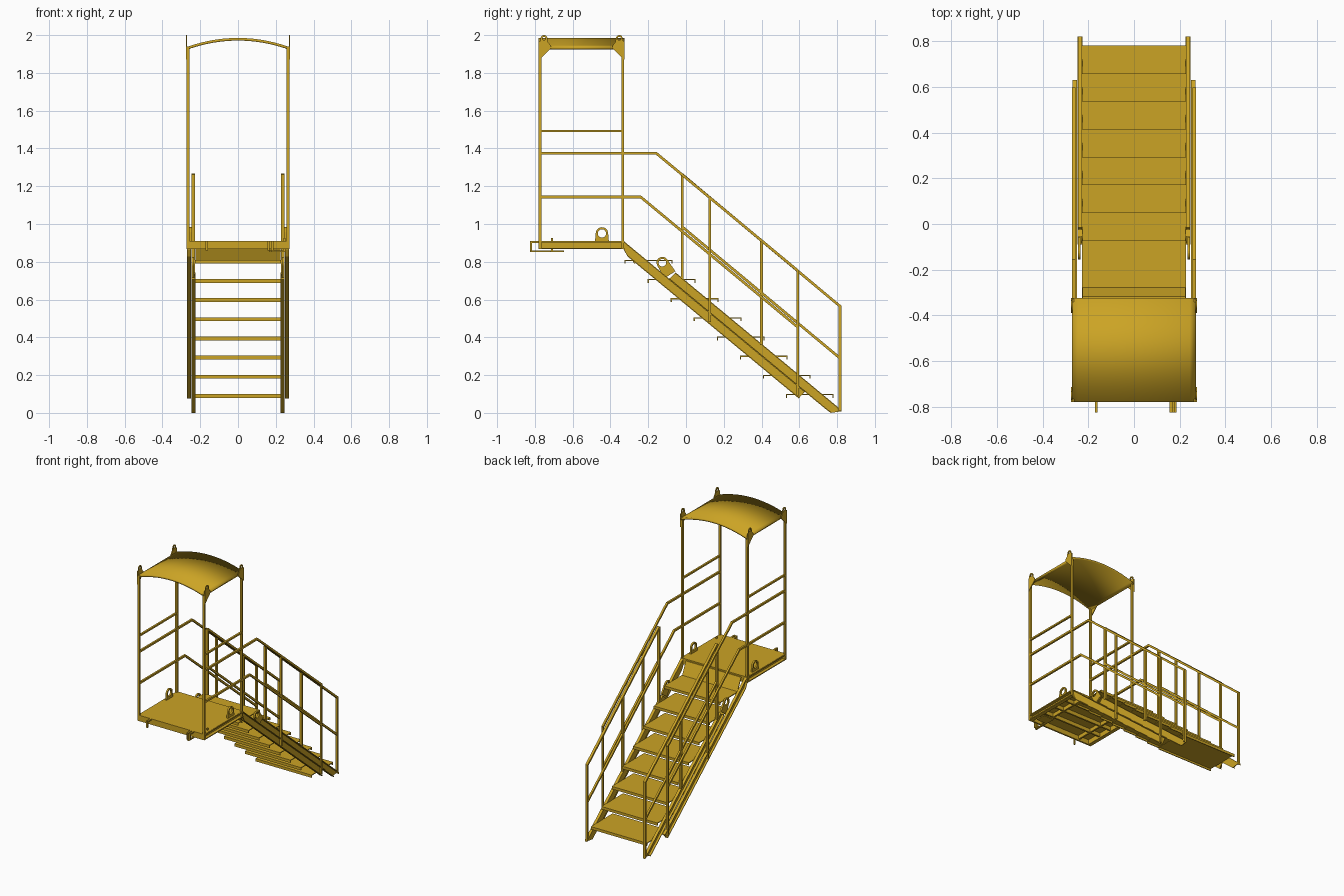
import bpy, bmesh, math
from mathutils import Vector

cube = bpy.data.objects.get("Cube")
if cube:
    bpy.data.objects.remove(cube, do_unlink=True)

paint = bpy.data.materials.new("golden yellow paint")
paint.use_nodes = True
GOLD = (0.60, 0.37, 0.018, 1)
paint.diffuse_color = GOLD
paint.node_tree.nodes["Principled BSDF"].inputs["Base Color"].default_value = GOLD

SLOPE = 0.829


def finish(name, bm, mirror=False):
    bmesh.ops.recalc_face_normals(bm, faces=bm.faces)
    mesh = bpy.data.meshes.new(name)
    bm.to_mesh(mesh)
    bm.free()
    mesh.materials.append(paint)
    obj = bpy.data.objects.new(name, mesh)
    bpy.context.scene.collection.objects.link(obj)
    if mirror:
        obj.modifiers.new("other side", "MIRROR")
    return obj


def add_prism(bm, profile, x0, x1):
    """Extrude a (y, z) outline from x0 to x1."""
    face = bm.faces.new([bm.verts.new((x0, y, z)) for y, z in profile])
    out = bmesh.ops.extrude_face_region(bm, geom=[face])
    moved = [v for v in out["geom"] if isinstance(v, bmesh.types.BMVert)]
    bmesh.ops.translate(bm, verts=moved, vec=(x1 - x0, 0, 0))


def prism(name, profile, x0, x1, mirror=True):
    bm = bmesh.new()
    add_prism(bm, profile, x0, x1)
    return finish(name, bm, mirror)


def box(name, x, y, z, mirror=False):
    outline = [(y[0], z[0]), (y[1], z[0]), (y[1], z[1]), (y[0], z[1])]
    return prism(name, outline, x[0], x[1], mirror)


def bar(name, path, x, width=0.014, thick=0.014):
    """Mitred bar following a (y, z) path, on both sides."""
    pts = [Vector(p) for p in path]
    left, right = [], []
    for i, p in enumerate(pts):
        a = (p - pts[i - 1]).normalized() if i else None
        b = (pts[i + 1] - p).normalized() if i < len(pts) - 1 else None
        a, b = a or b, b or a
        na, nb = Vector((-a.y, a.x)), Vector((-b.y, b.x))
        m = (na + nb).normalized()
        m *= width / 2 / m.dot(na)
        left.append(tuple(p + m))
        right.append(tuple(p - m))
    return prism(name, left + right[::-1], x - thick / 2, x + thick / 2)


def channel(name, top, bottom, x0, x1):
    """C-section: a web outline with a flange along its top and bottom edges."""
    bm = bmesh.new()
    add_prism(bm, top + bottom[::-1], x0, x0 + 0.005)
    for edge, s in ((top, -1), (bottom, 1)):
        lip = [(y, z + s * 0.007) for y, z in edge]
        add_prism(bm, edge + lip[::-1], x0, x1)
    return finish(name, bm, True)


def lug(name, y, z, r, hole, foot, x, angle=0, thick=0.012):
    """Lifting eye: a ring whose lower part flares to a straight foot."""
    bm = bmesh.new()
    n = 24
    outer, inner = [], []
    for i in range(n):
        a = 2 * math.pi * i / n
        c, s = math.cos(a), math.sin(a)
        if s < -0.01:
            oy, oz = c * r * 1.15, -foot
        else:
            oy, oz = c * r, s * r
        outer.append((oy, oz))
        inner.append((c * hole, s * hole))
    ca, sa = math.cos(angle), math.sin(angle)

    def place(p, px):
        return bm.verts.new((px, y + p[0] * ca - p[1] * sa, z + p[0] * sa + p[1] * ca))
    rings = [[place(p, px) for p in ring] for ring, px in
             ((outer, x - thick / 2), (outer, x + thick / 2),
              (inner, x + thick / 2), (inner, x - thick / 2))]
    for k in range(4):
        p, q = rings[k], rings[(k + 1) % 4]
        for i in range(n):
            j = (i + 1) % n
            bm.faces.new((p[i], p[j], q[j], q[i]))
    return finish(name, bm, True)


# Platform deck, edge frame and cross members
FRONT, BACK = -0.78, -0.325
box("platform_deck", (-0.27, 0.27), (FRONT, BACK), (0.902, 0.91))
channel("platform_side_beam", [(FRONT, 0.908), (BACK, 0.908)],
        [(FRONT, 0.867), (BACK, 0.867)], 0.245, 0.272)
box("platform_front_beam", (-0.27, 0.27), (FRONT, FRONT + 0.012), (0.867, 0.905))
box("platform_back_beam", (-0.25, 0.25), (BACK - 0.012, BACK), (0.867, 0.905))
for y in (-0.66, -0.55, -0.44):
    box("platform_cross_member", (-0.25, 0.25), (y, y + 0.012), (0.875, 0.903))
box("platform_long_member", (0.155, 0.167), (FRONT, BACK), (0.875, 0.903), True)
prism("top_riser", [(-0.325, 0.90), (-0.318, 0.90), (-0.268, 0.79), (-0.275, 0.79)],
      -0.225, 0.225, False)

# Front hooks and latch
for x in (-0.165, 0.162, 0.181):
    box("front_hook", (x - 0.006, x + 0.006), (-0.825, -0.775), (0.90, 0.91))
    box("front_hook_tip", (x - 0.006, x + 0.006), (-0.825, -0.815), (0.86, 0.91))
box("latch_bar", (0.17, 0.25), (-0.72, -0.645), (0.853, 0.861))
box("latch_rod", (0.165, 0.178), (-0.825, -0.645), (0.853, 0.861))
box("latch_pin", (0.242, 0.252), (-0.715, -0.705), (0.853, 0.925))

# Canopy posts and side rails
for y in (-0.773, -0.335):
    box("canopy_post", (0.257, 0.272), (y - 0.007, y + 0.007), (0.87, 1.94), True)
bar("platform_high_rail", [(-0.773, 1.492), (-0.335, 1.492)], 0.265, 0.012)

# Curved canopy
bm = bmesh.new()
steps = 20
rows = [[], []]
for i in range(steps + 1):
    x = -0.272 + 0.544 * i / steps
    z = 1.985 - 0.048 * (x / 0.272) ** 2
    for row, y in zip(rows, (FRONT, BACK)):
        row.append(bm.verts.new((x, y, z)))
for i in range(steps):
    bm.faces.new((rows[0][i], rows[0][i + 1], rows[1][i + 1], rows[1][i]))
canopy = finish("canopy_roof", bm)
solid = canopy.modifiers.new("thickness", "SOLIDIFY")
solid.thickness = 0.014
solid.offset = -1
for poly in canopy.data.polygons:
    poly.use_smooth = True
bpy.context.view_layer.objects.active = canopy
canopy.select_set(True)
bpy.ops.object.shade_smooth_by_angle()
canopy.select_set(False)

# Canopy corner gussets with lifting eyes
for y, s in ((FRONT, 1), (BACK, -1)):
    outline = [(0, 1.87), (0.014, 1.88), (0.065, 1.93), (0.065, 1.942),
               (0.046, 1.968), (0, 1.968)]
    prism("canopy_gusset", [(y + s * a, z) for a, z in outline], 0.270, 0.276)
    lug("canopy_lifting_eye", y + s * 0.028, 1.982, 0.018, 0.009, 0.018, 0.273, 0, 0.006)

# Stair stringers: fixed outer pair and sliding inner pair


def outer_z(y):
    return 0.91 - SLOPE * (y + 0.33)


def inner_z(y):
    return 0.018 - SLOPE * (y - 0.82)


channel("outer_stringer", [(-0.33, 0.91), (0.63, outer_z(0.63))],
        [(-0.33, 0.866), (-0.31, outer_z(-0.31) - 0.065), (0.597, outer_z(0.597) - 0.065)],
        0.25, 0.270)
channel("inner_stringer", [(-0.055, inner_z(-0.055)), (0.822, 0.016), (0.822, 0.008)],
        [(-0.09, inner_z(-0.09) - 0.065), (0.74, inner_z(0.74) - 0.065), (0.766, 0)],
        0.226, 0.247)

# Treads with turned-down lips
for i in range(8):
    y, z = -0.325 + 0.122 * i, 0.81 - 0.1015 * i
    bm = bmesh.new()
    for y0, y1, drop in ((y, y + 0.253, 0.006), (y, y + 0.006, 0.02), (y + 0.247, y + 0.253, 0.02)):
        add_prism(bm, [(y0, z - drop), (y1, z - drop), (y1, z), (y0, z)], -0.228, 0.228)
    finish("stair_tread", bm)

# Outer handrail, running from the platform down the fixed stair
OUT, INN = 0.264, 0.236
bar("outer_top_rail", [(-0.773, 1.375), (-0.158, 1.375), (0.594, 0.751)], OUT)
bar("outer_mid_rail", [(-0.773, 1.143), (-0.24, 1.143), (0.594, 0.452)], OUT)
bar("outer_rail_post", [(0.125, 0.48), (0.125, 1.137)], OUT)
bar("outer_rail_post", [(0.592, 0.092), (0.592, 0.75)], OUT)

# Inner handrail, on the sliding stair
bar("inner_top_rail", [(-0.02, 1.262), (0.815, 0.565), (0.815, 0.01)], INN, 0.014, 0.018)
bar("inner_mid_rail", [(-0.02, 0.985), (0.815, 0.290)], INN)
bar("inner_rail_post", [(-0.02, 0.71), (-0.02, 1.262)], INN, 0.014, 0.018)
bar("inner_rail_post", [(0.4, 0.36), (0.4, 0.91)], INN, 0.014, 0.018)

# Lifting eyes on platform and stair
lug("platform_lifting_eye", -0.445, 0.95, 0.033, 0.022, 0.042, 0.25)
lug("stair_lifting_eye", -0.125, 0.795, 0.031, 0.02, 0.075, 0.24, math.radians(32))
